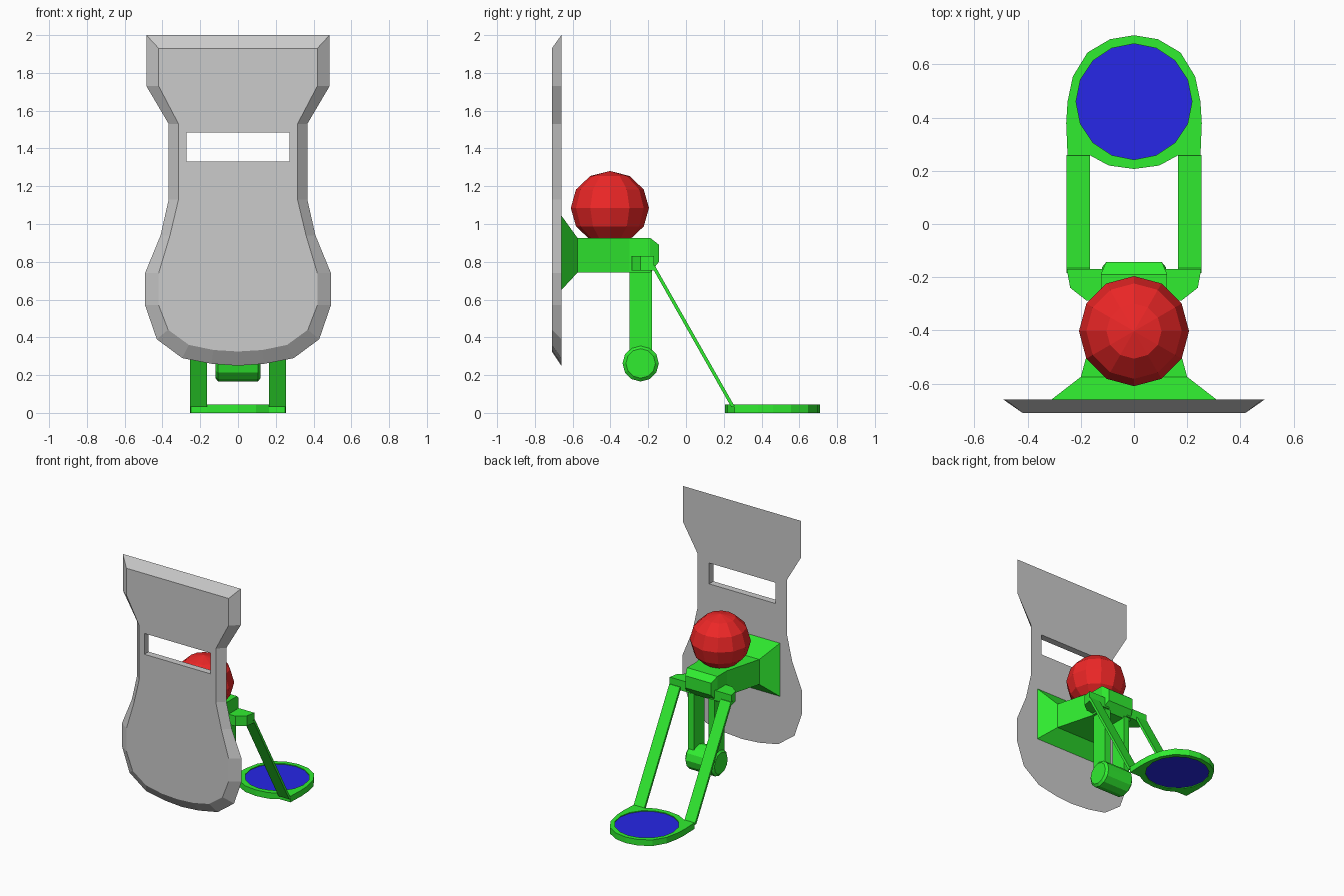
import bpy, bmesh, math

if "Cube" in bpy.data.objects:
    bpy.data.objects.remove(bpy.data.objects["Cube"])


def material(name, rgb):
    m = bpy.data.materials.new(name)
    m.diffuse_color = (*rgb, 1)
    m.use_nodes = True
    m.node_tree.nodes["Principled BSDF"].inputs["Base Color"].default_value = m.diffuse_color
    return m


GREEN = material("green", (0.03, 0.85, 0.03))
RED = material("red", (0.85, 0.02, 0.02))
BLUE = material("blue", (0.02, 0.02, 0.8))


def loft(name, rings, mat=None):
    """Skin a list of equal-length point rings and cap both ends."""
    bm = bmesh.new()
    vs = [[bm.verts.new(p) for p in r] for r in rings]
    n = len(vs[0])
    for a, b in zip(vs, vs[1:]):
        for i in range(n):
            j = (i + 1) % n
            bm.faces.new((a[i], a[j], b[j], b[i]))
    bm.faces.new(vs[0])
    bm.faces.new(vs[-1])
    bmesh.ops.recalc_face_normals(bm, faces=bm.faces)
    mesh = bpy.data.meshes.new(name)
    bm.to_mesh(mesh)
    bm.free()
    ob = bpy.data.objects.new(name, mesh)
    bpy.context.collection.objects.link(ob)
    if mat:
        mesh.materials.append(mat)
    return ob


def cut(ob, cutter):
    mod = ob.modifiers.new("cut", 'BOOLEAN')
    mod.object, mod.operation, mod.solver = cutter, 'DIFFERENCE', 'EXACT'
    bpy.context.view_layer.objects.active = ob
    bpy.ops.object.modifier_apply(modifier=mod.name)
    bpy.data.objects.remove(cutter)


def mirrored(half):
    """Complete a half outline; points on x = 0 are not doubled."""
    return half + [(-x, v) for x, v in reversed(half) if x > 1e-4]


def rect_y(y, w, z0, z1):
    return [(-w, y, z0), (w, y, z0), (w, y, z1), (-w, y, z1)]


def circle(r, n, cy, z):
    return [(r * math.sin(i * math.tau / n), cy + r * math.cos(i * math.tau / n), z)
            for i in range(n)]


# Face plate with bevelled rim and a slot
back = mirrored([(.485, 2), (.485, 1.73), (.367, 1.53), (.367, 1.13), (.41, .94), (.492, .74),
                 (.492, .57), (.43, .39), (.295, .29), (.14, .26), (0, .25)])
front = mirrored([(.42, 1.93), (.42, 1.73), (.315, 1.53), (.315, 1.13), (.36, .94), (.42, .74),
                  (.42, .57), (.37, .44), (.26, .36), (.13, .333), (0, .325)])
plate = loft("face_plate", [[(x, -.66, z) for x, z in back], [(x, -.71, z) for x, z in front]])
cut(plate, loft("slot_cutter", [rect_y(-.8, .272, 1.33, 1.485), rect_y(-.6, .272, 1.33, 1.485)]))

# Flared mount, neck and rounded head
loft("mount_arm", [rect_y(-.66, .31, .65, 1.045), rect_y(-.575, .2, .742, .927),
                   rect_y(-.3, .125, .742, .927), rect_y(-.19, .125, .742, .927),
                   rect_y(-.143, .105, .80, .89)], GREEN)

# Side lugs carrying the straps
for s, side in ((1, "right"), (-1, "left")):
    plan = [(.08, -.29), (.18, -.287), (.24, -.24), (.253, -.17), (.08, -.17)]
    loft(side + "_lug", [[(s * x, y, z) for x, y in plan] for z in (.755, .83)], GREEN)

    # Sloping strap down to the foot ring
    strap = [(-.185, .78), (-.165, .78), (.26, .03), (.24, .03)]
    loft(side + "_strap", [[(s * x, y, z) for y, z in strap] for x in (.165, .253)], GREEN)

    # Hanging post
    post = [(-.30, .76), (-.18, .76), (-.18, .30), (-.30, .30)]
    loft(side + "_post", [[(s * x, y, z) for y, z in post] for x in (.06, .108)], GREEN)

# Roller across the bottom of the posts
loft("roller", [[(x, -.24 + r * math.cos(i * math.tau / 12), .262 + r * math.sin(i * math.tau / 12))
                 for i in range(12)]
                for x, r in ((-.12, .078), (-.105, .096), (.105, .096), (.12, .078))], GREEN)

# Foot ring with squared strap ends
ring = mirrored([(0, .71), (.09, .695), (.175, .645), (.23, .555), (.25, .46), (.255, .38),
                 (.25, .258), (.165, .258), (.095, .22), (0, .207)])
foot = loft("foot_ring", [[(x, y, z) for x, y in ring] for z in (0, .045)], GREEN)
cut(foot, loft("hole_cutter", [circle(.218, 16, .46, -.1), circle(.218, 16, .46, .1)]))

# Blue pad filling the ring
loft("foot_pad", [circle(.219, 16, .46, .006), circle(.219, 16, .46, .039)], BLUE)

# Faceted red ball resting on the arm
bpy.ops.mesh.primitive_uv_sphere_add(segments=12, ring_count=6, radius=.207, location=(0, -.403, 1.085))
ball = bpy.context.object
ball.name = "ball"
ball.scale.z = .945
ball.data.materials.append(RED)
